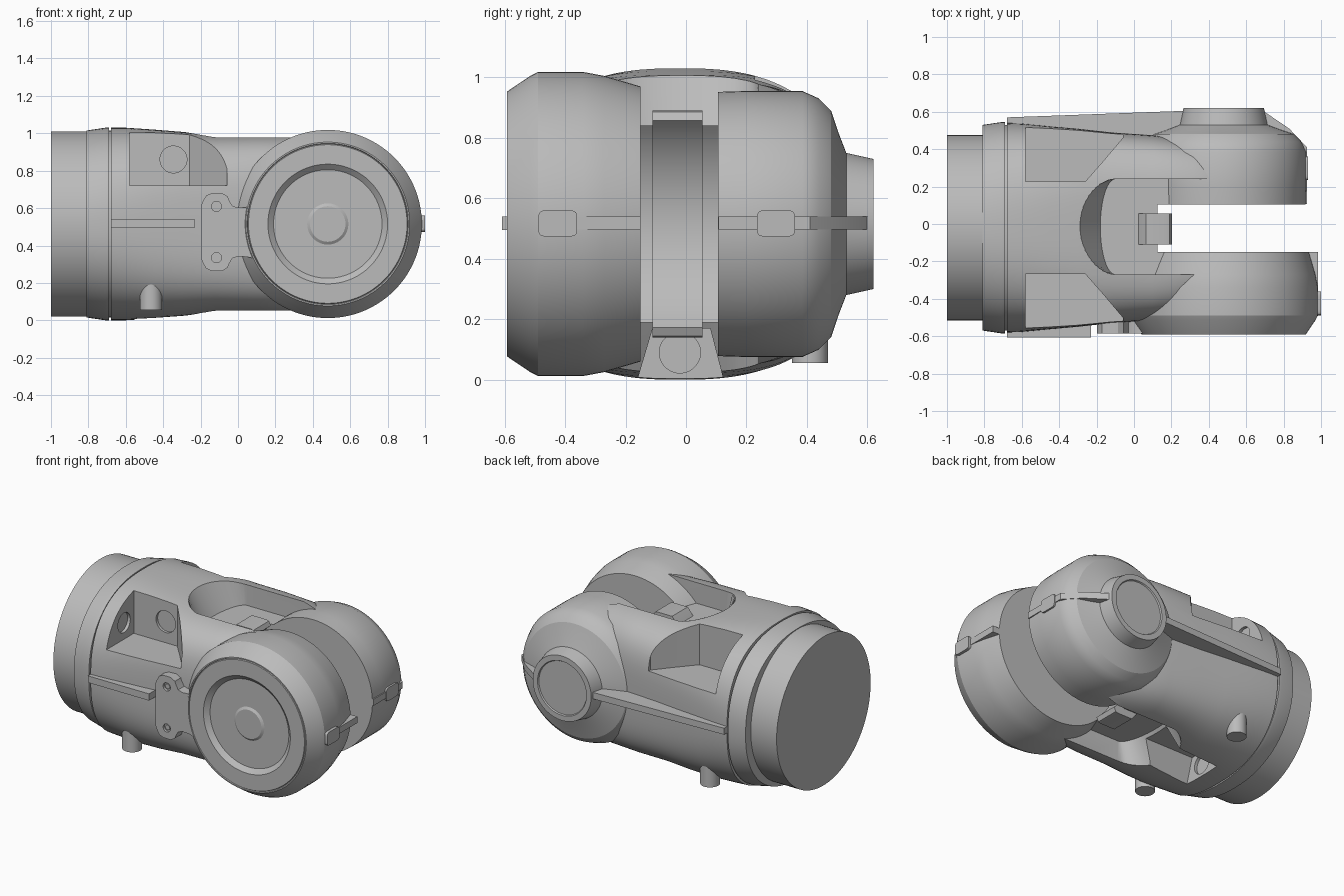
import bpy
import bmesh
from math import sin, cos, pi, radians, copysign
from mathutils import Vector

if "Cube" in bpy.data.objects:
    bpy.data.objects.remove(bpy.data.objects["Cube"])

grey = bpy.data.materials.new("warm_grey")
grey.use_nodes = True
COLOUR = (0.5, 0.5, 0.5, 1)
grey.diffuse_color = COLOUR
grey.node_tree.nodes["Principled BSDF"].inputs["Base Color"].default_value = COLOUR

PX, PZ = 0.48, 0.515      # hinge pivot
MID = -0.02               # body centre in y
SEG = 96


def loft(name, rings):
    """Skin equal-length rings of points and cap both ends."""
    bm = bmesh.new()
    rows = [[bm.verts.new(p) for p in ring] for ring in rings]
    n = len(rows[0])
    for a, b in zip(rows, rows[1:]):
        for i in range(n):
            j = (i + 1) % n
            bm.faces.new((a[i], a[j], b[j], b[i]))
    bm.faces.new(rows[0][::-1])
    bm.faces.new(rows[-1])
    bmesh.ops.recalc_face_normals(bm, faces=bm.faces)
    mesh = bpy.data.meshes.new(name)
    bm.to_mesh(mesh)
    bm.free()
    mesh.materials.append(grey)
    ob = bpy.data.objects.new(name, mesh)
    bpy.context.collection.objects.link(ob)
    return ob


def ring(centre, u, v, n=SEG, power=2):
    """Superellipse around centre with half-axis vectors u and v."""
    def bulge(t):
        return copysign(abs(t) ** (2 / power), t)
    c, u, v = Vector(centre), Vector(u), Vector(v)
    turns = [2 * pi * (i + .5) / n for i in range(n)]
    return [c + u * bulge(cos(t)) + v * bulge(sin(t)) for t in turns]


def lathe(name, profile):
    """Turn (radius, y) points about the hinge axis."""
    return loft(name, [ring((PX, y, PZ), (r, 0, 0), (0, 0, r)) for r, y in profile])


def rod(name, start, end, r, n=32):
    a, b = Vector(start), Vector(end)
    u = (b - a).orthogonal().normalized()
    v = (b - a).normalized().cross(u)
    return loft(name, [ring(p, u * r, v * r, n) for p in (a, b)])


def prism_z(name, outline, z0, z1):
    return loft(name, [[(x, y, z) for x, y in outline] for z in (z0, z1)])


def prism_y(name, outline, y0, y1):
    return loft(name, [[(x, y, z) for x, z in outline] for y in (y0, y1)])


def box(name, x0, x1, y0, y1, z0, z1):
    return prism_z(name, [(x0, y0), (x1, y0), (x1, y1), (x0, y1)], z0, z1)


def cut(target, cutter):
    cutter.hide_render = True
    mod = target.modifiers.new("cut", "BOOLEAN")
    mod.operation = "DIFFERENCE"
    mod.solver = "EXACT"
    mod.object = cutter
    bpy.context.view_layer.objects.active = target
    bpy.ops.object.modifier_apply(modifier=mod.name)
    bpy.data.objects.remove(cutter)


# Body, round at the spigot and squarer to the fork: (x, half width, half height, power)
sections = [(-1, .495, .495, 2), (-.81, .495, .495, 2), (-.81, .55, .5, 2.2),
            (-.71, .565, .515, 2.3), (-.69, .565, .515, 2.3), (-.69, .55, .5, 2.3),
            (-.68, .55, .5, 2.3), (-.68, .56, .515, 2.5), (-.6, .557, .515, 2.6),
            (-.45, .543, .505, 3), (-.3, .53, .493, 3.3), (-.12, .51, .473, 3.7),
            (.1, .495, .472, 3.9), (.32, .465, .475, 3.9), (.42, .44, .45, 3.5)]
body = loft("body", [ring((x, MID, PZ), (0, w, 0), (0, 0, h), SEG, p) for x, w, h, p in sections])

# Slot between the fork arms
cut(body, lathe("slot_cutter", [(.48, -.15), (.48, .105)]))
cut(body, box("slot_box", .2, 1.2, -.15, .105, -.2, 1.3))

# Scooped saddles above and below
for s in (-1, 1):
    scoop = []
    for height, depth in ((.325, .08), (.585, .25)):
        z = PZ + s * height
        arc = [(-.1 - depth * sin(pi * i / 24), -.015 + .255 * cos(pi * i / 24), z)
               for i in range(25)]
        scoop.append(arc + [(.5, -.27, z), (.5, .24, z)])
    cut(body, loft("scoop_cutter", scoop))

# Flared channel underneath with a round hole in its end wall
cut(body, loft("channel_cutter", [[(-.55, a, z), (.5, a, z), (.5, b, z), (-.55, b, z)]
                                  for z, a, b in ((.17, -.11, .08), (-.1, -.19, .15))]))
cut(body, rod("channel_hole", (-.57, MID, .09), (-.53, MID, .09), .068))

# Corner pockets, one on each side, with round holes
for s in (-1, 1):
    outline = [(-.58, .248), (-.26, .248), (-.17, .35), (-.06, .48), (-.04, .7), (-.58, .7)]
    cut(body, prism_z("pocket_cutter", [(x, MID + s * y) for x, y in outline], .72, 1.2))
    cut(body, rod("end_hole", (-.6, MID + s * .35, .83), (-.56, MID + s * .35, .83), .065))
cut(body, rod("wall_hole", (-.345, MID - .23, .86), (-.345, MID - .27, .86), .072))

# Fork arms
lathe("front_arm", [
    (.455, -.15), (.49, -.27), (.503, -.34), (.503, -.49),
    (.49, -.515), (.438, -.592), (.431, -.592), (.428, -.586), (.424, -.592), (.32, -.592),
    (.29, -.565), (.11, -.565), (.095, -.575)])
lathe("back_arm", [
    (.437, .105), (.44, .2), (.44, .385), (.415, .44), (.375, .48),
    (.3, .505), (.235, .53), (.215, .62), (.18, .62), (.175, .612)])

# Curved stop inside the slot
inner = [radians(129 + 4.25 * i) for i in range(25)]
outer = [radians(222 - 4 * i) for i in range(22)]
stop = [(PX + .44 * cos(a), PZ + .44 * sin(a)) for a in inner]
stop += [(.19, .145), (.17, .14)]
stop += [(PX + .56 * cos(a), PZ + .56 * sin(a)) for a in outer]
stop += [(.17, .89), (.19, .885)]
prism_y("slot_stop", stop, -.11, .055)

# Two-screw bracket joining the front arm to the body
BZ = .472
half = [(.14, .155), (.05, .133), (0, .13), (-.03, .14), (-.045, .165), (-.055, .19),
        (-.085, .208), (-.14, .208), (-.17, .195), (-.185, .17), (-.198, .14)]
bracket = prism_y("bracket", [(x, BZ + d) for x, d in half]
                  + [(x, BZ - d) for x, d in half[::-1]], -.586, -.4)
for s in (-1, 1):
    z = BZ + s * .137
    cut(bracket, rod("screw_hole", (-.115, -.7, z), (-.115, -.57, z), .027, 24))
    rod("screw", (-.115, -.55, z), (-.115, -.578, z), .017, 24)


def latch(name, x0, x1, y0, y1):
    """Block with softened corners that straddles a rim rib."""
    yc, w = (y0 + y1) / 2, (y1 - y0) / 2
    loft(name, [ring((x, yc, .517), (0, w, 0), (0, 0, .044), 32, 6) for x in (x0, x1)])


# Seam ribs along both sides and around the arm rims
box("front_rib", -.68, -.23, -.608, -.45, .495, .54)
box("front_rim_rib", .7, .985, -.36, -.151, .497, .54)
latch("front_rim_latch", .8, 1.0, -.488, -.36)
prism_z("back_rib", [(-.68, .45), (-.68, .57), (.27, .605), (.69, .605), (.83, .51), (.925, .41),
                     (.925, .107), (.6, .107), (.3, .4)], .497, .54)
latch("back_rim_latch", .8, .93, .235, .36)

# Pegs under the body
for s in (-1, 1):
    rod("peg", (-.465, MID + s * .43, .055), (-.465, MID + s * .43, .25), .06)

# Smooth shading with crisp edges
bpy.ops.object.select_all(action="DESELECT")
for ob in bpy.context.collection.objects:
    if ob.type == "MESH" and grey.name in ob.data.materials:
        ob.select_set(True)
        bpy.context.view_layer.objects.active = ob
bpy.ops.object.shade_smooth_by_angle(angle=radians(25))
